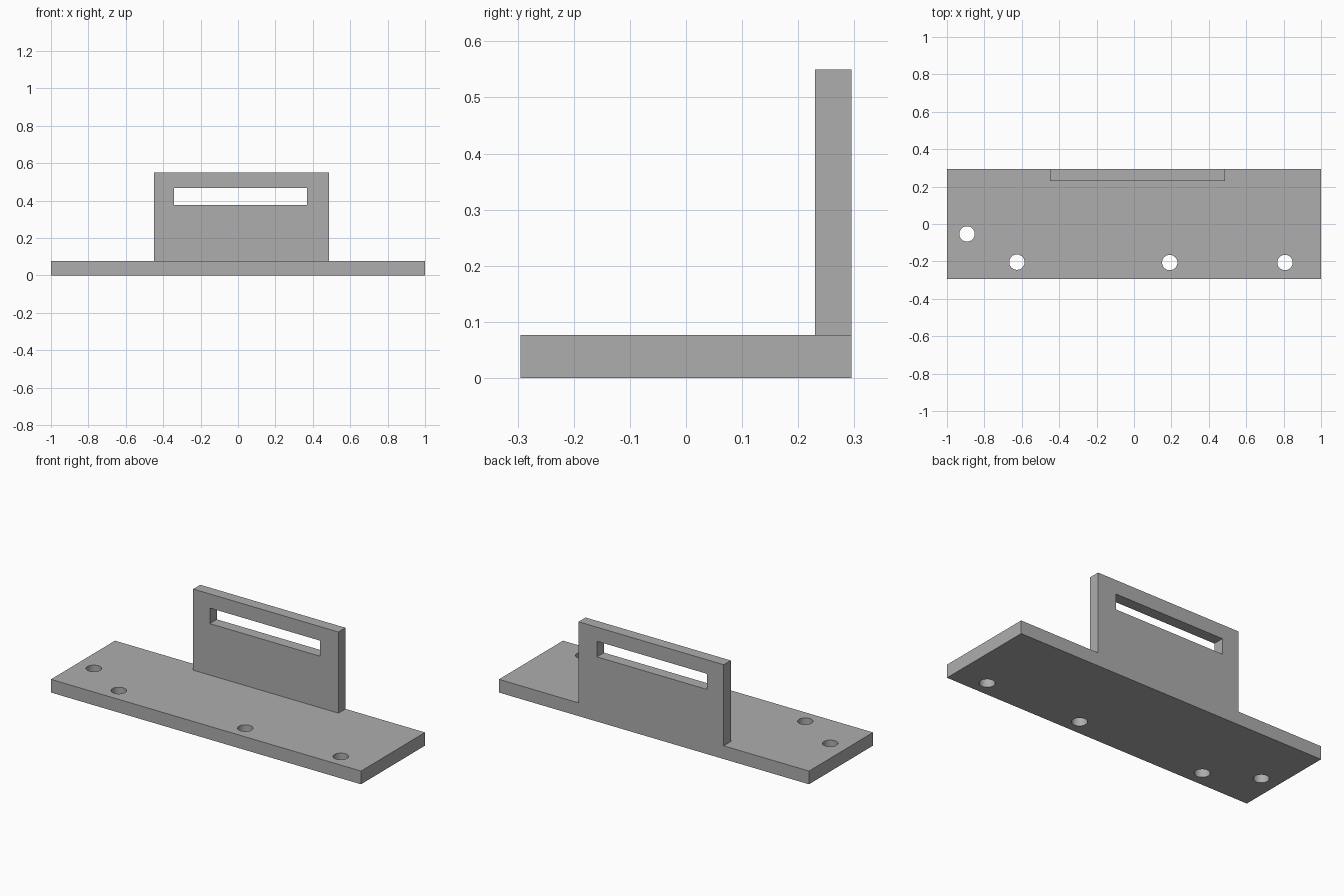
import bpy

if "Cube" in bpy.data.objects:
    bpy.data.objects.remove(bpy.data.objects["Cube"])

grey = bpy.data.materials.new("plain_grey")
grey.diffuse_color = (0.42, 0.42, 0.42, 1)
grey.use_nodes = True
grey.node_tree.nodes["Principled BSDF"].inputs["Base Color"].default_value = grey.diffuse_color


def box(name, lo, hi):
    bpy.ops.mesh.primitive_cube_add(size=1, location=[(a + b) / 2 for a, b in zip(lo, hi)])
    ob = bpy.context.object
    ob.name = name
    ob.scale = [b - a for a, b in zip(lo, hi)]
    bpy.ops.object.transform_apply(location=True, rotation=False, scale=True)
    ob.data.materials.append(grey)
    return ob


def cut(target, cutter):
    """Subtract a cutter from a part and remove the cutter."""
    mod = target.modifiers.new("cut", "BOOLEAN")
    mod.operation = "DIFFERENCE"
    mod.solver = "EXACT"
    mod.object = cutter
    bpy.context.view_layer.objects.active = target
    bpy.ops.object.modifier_apply(modifier=mod.name)
    bpy.data.objects.remove(cutter, do_unlink=True)


# Flat base plate with four screw holes
base = box("base_plate", (-1, -0.295, 0), (1, 0.295, 0.077))
for x, y in [(-0.893, -0.053), (-0.626, -0.204), (0.191, -0.206), (0.807, -0.206)]:
    bpy.ops.mesh.primitive_cylinder_add(vertices=48, radius=0.041, depth=0.4, location=(x, y, 0.04))
    drill = bpy.context.object
    drill.name = "hole_cutter"
    drill.hide_render = True
    drill.data.materials.append(grey)
    cut(base, drill)

# Upright tab flush with the back edge, with a strap slot
tab = box("upright_tab", (-0.45, 0.23, 0.077), (0.487, 0.295, 0.55))
slot = box("slot_cutter", (-0.343, 0.1, 0.377), (0.368, 0.4, 0.468))
slot.hide_render = True
cut(tab, slot)

# Smooth hole walls, crisp edges
bpy.ops.object.select_all(action="DESELECT")
base.select_set(True)
bpy.context.view_layer.objects.active = base
bpy.ops.object.shade_smooth_by_angle()
